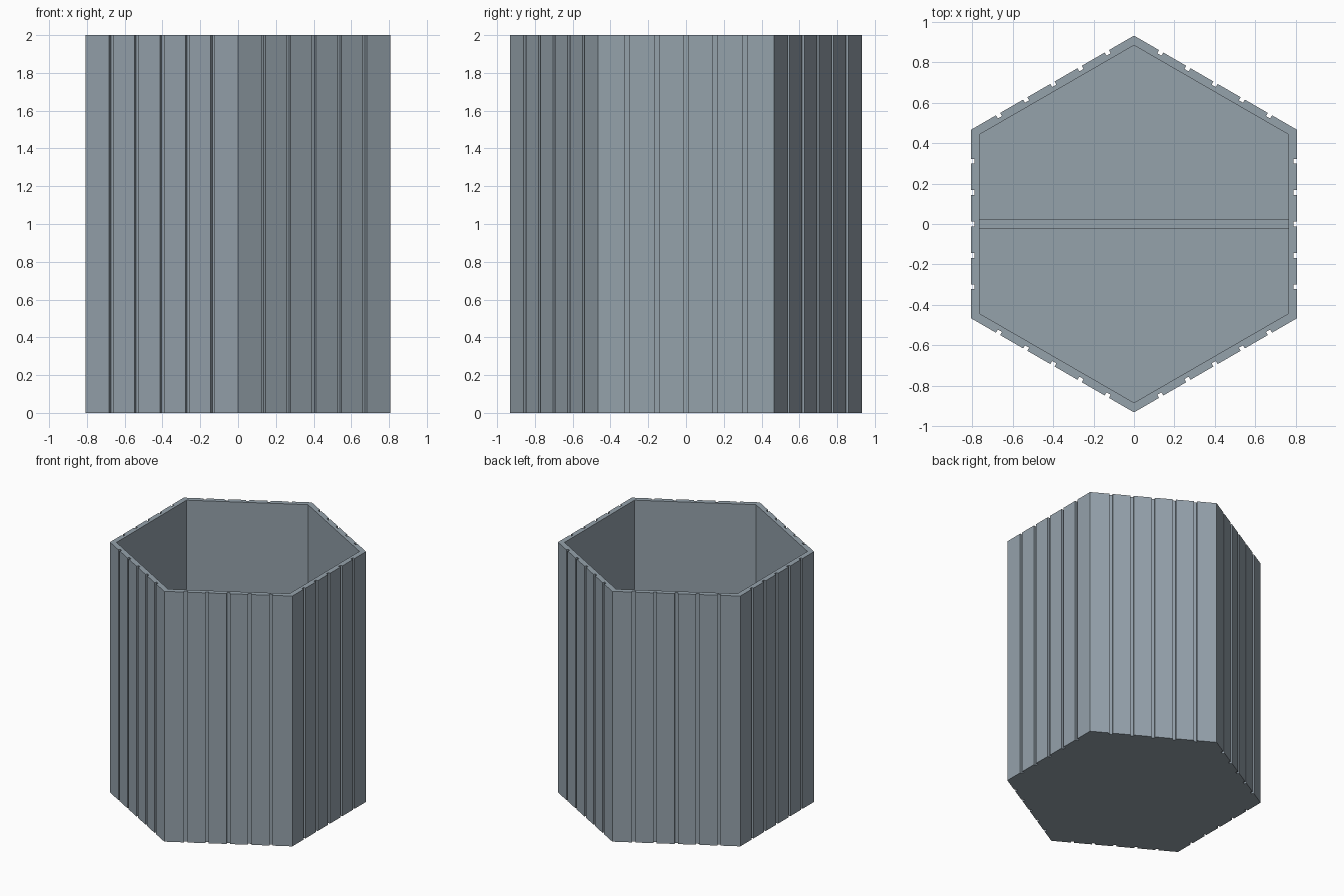
import bpy, bmesh, math
from mathutils import Vector

if "Cube" in bpy.data.objects:
    bpy.data.objects.remove(bpy.data.objects["Cube"])

R_OUT, R_IN = 0.931, 0.883      # corner radii of the outer and inner hexagon
HEIGHT, FLOOR = 2.0, 0.045
GROOVE_W, GROOVE_D, GROOVES = 0.024, 0.018, 5
DIVIDER_H, DIVIDER_T = 1.0, 0.043

mat = bpy.data.materials.new("slate_grey")
mat.diffuse_color = (0.30, 0.36, 0.41, 1)
mat.use_nodes = True
mat.node_tree.nodes["Principled BSDF"].inputs["Base Color"].default_value = mat.diffuse_color


def hexagon(radius):
    return [Vector((radius * math.cos(math.radians(30 + 60 * k)),
                    radius * math.sin(math.radians(30 + 60 * k)))) for k in range(6)]


def add_object(name, bm):
    bmesh.ops.recalc_face_normals(bm, faces=bm.faces)
    mesh = bpy.data.meshes.new(name)
    bm.to_mesh(mesh)
    bm.free()
    mesh.materials.append(mat)
    obj = bpy.data.objects.new(name, mesh)
    bpy.context.collection.objects.link(obj)
    return obj


# Outer outline: each side carries evenly spaced vertical grooves
def grooved_side(a, b):
    along = (b - a).normalized()
    inward = Vector((-along.y, along.x)) * GROOVE_D
    half = along * GROOVE_W / 2
    pts = [a]
    for i in range(1, GROOVES + 1):
        c = a.lerp(b, i / (GROOVES + 1))
        pts += [c - half, c - half + inward, c + half + inward, c + half]
    return pts


corners = hexagon(R_OUT)
sides = [grooved_side(corners[k], corners[(k + 1) % 6]) for k in range(6)]
inner = hexagon(R_IN)

# Hollow hexagonal cup with grooved walls
bm = bmesh.new()


def ring(points, z):
    return [bm.verts.new((p.x, p.y, z)) for p in points]


def bridge(low, high):
    for i in range(len(low)):
        j = (i + 1) % len(low)
        bm.faces.new((low[i], low[j], high[j], high[i]))


outline = [p for side in sides for p in side]
out_low, out_top = ring(outline, 0), ring(outline, HEIGHT)
in_low, in_top = ring(inner, FLOOR), ring(inner, HEIGHT)
bridge(out_low, out_top)
bridge(in_low, in_top)
bm.faces.new(out_low)           # underside
bm.faces.new(in_low)            # inside floor
n = len(sides[0])
for k in range(6):              # rim, one strip per side
    strip = [out_top[(k * n + i) % len(out_top)] for i in range(n + 1)]
    bm.faces.new(strip + [in_top[(k + 1) % 6], in_top[k]])
add_object("hexagonal_cup", bm)

# Low partition across the inside
bm = bmesh.new()
bmesh.ops.create_cube(bm, size=1)
width = 2 * R_IN * math.cos(math.radians(30))
bmesh.ops.scale(bm, vec=(width, DIVIDER_T, DIVIDER_H - FLOOR), verts=bm.verts)
bmesh.ops.translate(bm, vec=(0, 0, (DIVIDER_H + FLOOR) / 2), verts=bm.verts)
add_object("inner_divider", bm)
